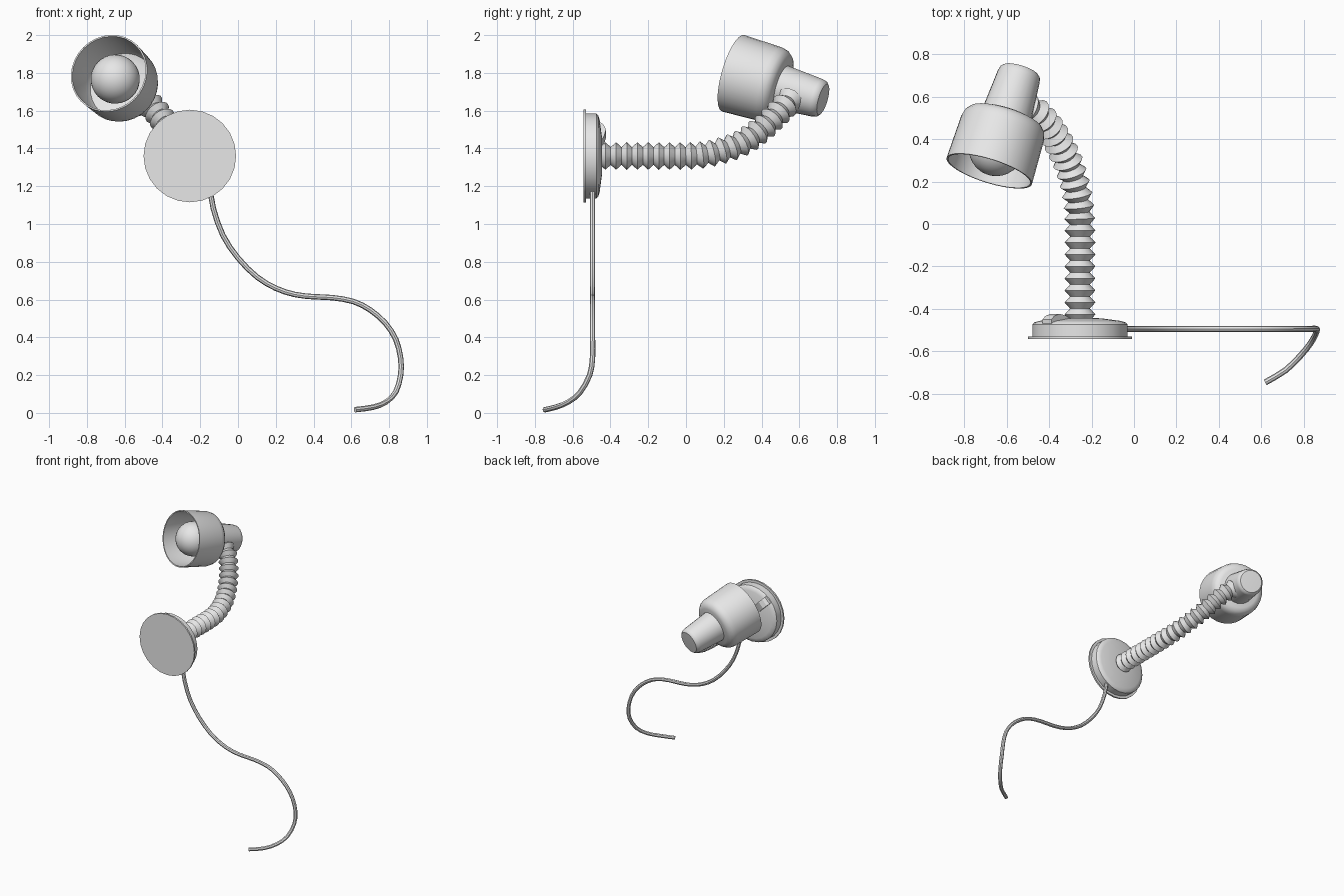
import bpy, bmesh, math
from mathutils import Vector

if "Cube" in bpy.data.objects:
    bpy.data.objects.remove(bpy.data.objects["Cube"])

grey = bpy.data.materials.new("plain grey")
grey.diffuse_color = (0.8, 0.8, 0.8, 1)
grey.use_nodes = True
grey.node_tree.nodes["Principled BSDF"].inputs["Base Color"].default_value = grey.diffuse_color


def finish(bm, name, angle=35):
    bmesh.ops.remove_doubles(bm, verts=bm.verts, dist=1e-5)
    bmesh.ops.recalc_face_normals(bm, faces=bm.faces)
    mesh = bpy.data.meshes.new(name)
    bm.to_mesh(mesh)
    bm.free()
    mesh.materials.append(grey)
    ob = bpy.data.objects.new(name, mesh)
    bpy.context.collection.objects.link(ob)
    bpy.ops.object.select_all(action='DESELECT')
    ob.select_set(True)
    bpy.context.view_layer.objects.active = ob
    bpy.ops.object.shade_smooth_by_angle(angle=math.radians(angle))
    return ob


def tube(name, centres, radii, sides, axis=None):
    """Skin rings along a path; a fixed axis makes it a lathe."""
    bm = bmesh.new()
    rings, side = [], None
    for i, c in enumerate(centres):
        t = axis or (centres[min(i + 1, len(centres) - 1)] - centres[max(i - 1, 0)]).normalized()
        if side is None:
            side = t.orthogonal()
        side = (side - t * side.dot(t)).normalized()
        up = t.cross(side)
        rings.append([bm.verts.new(c + radii[i] * (side * math.cos(a) + up * math.sin(a)))
                      for a in (2 * math.pi * k / sides for k in range(sides))])
    for a, b in zip(rings, rings[1:]):
        for k in range(sides):
            n = (k + 1) % sides
            bm.faces.new((a[k], a[n], b[n], b[k]))
    for ring, r in ((rings[0], radii[0]), (rings[-1], radii[-1])):
        if r > 0.001:
            bm.faces.new(ring)
    bmesh.ops.dissolve_degenerate(bm, dist=1e-6, edges=bm.edges)
    return finish(bm, name)


def lathe(name, origin, axis, profile, sides=32):
    return tube(name, [origin + axis * t for r, t in profile],
                [max(r, 0) for r, t in profile], sides, axis)


def spline(points, steps):
    """Catmull-Rom curve through the points."""
    p = [Vector(q) for q in points]
    p = [2 * p[0] - p[1]] + p + [2 * p[-1] - p[-2]]
    out = []
    for a, b, c, d in zip(p, p[1:], p[2:], p[3:]):
        for k in range(steps):
            t = k / steps
            out.append(0.5 * (2 * b + (c - a) * t + (2 * a - 5 * b + 4 * c - d) * t ** 2
                              + (3 * b - a - 3 * c + d) * t ** 3))
    return out + [p[-2]]


def resample(pts, step):
    out, need = [pts[0]], step
    for a, b in zip(pts, pts[1:]):
        length = (b - a).length
        while need <= length:
            out.append(a.lerp(b, need / length))
            need += step
        need -= length
    return out


# Round wall base with a wider front flange and a low dome behind
base = Vector((-0.255, 0, 1.36))
lathe("wall_base", base, Vector((0, 1, 0)),
      [(0.245, -0.543), (0.245, -0.53), (0.225, -0.53), (0.225, -0.475),
       (0.215, -0.464), (0.19, -0.457), (0.10, -0.445), (0, -0.442)], 24)

# Rocker switch set radially on the base
bm = bmesh.new()
out_dir, wide = Vector((-0.7071, 0, 0.7071)), Vector((0.7071, 0, 0.7071))
mid = Vector((-0.365, 0, 1.47))
outline = [(-0.065, -0.47), (-0.065, -0.446), (-0.03, -0.432), (0.01, -0.424),
           (0.045, -0.434), (0.065, -0.45), (0.065, -0.47)]
loops = [[bm.verts.new(mid + out_dir * u + wide * w + Vector((0, y, 0))) for u, y in outline]
         for w in (-0.03, 0.03)]
bm.faces.new(loops[0])
bm.faces.new(loops[1])
for k in range(len(outline)):
    n = (k + 1) % len(outline)
    bm.faces.new((loops[0][k], loops[0][n], loops[1][n], loops[1][k]))
finish(bm, "rocker_switch", 20)

# Ribbed flexible neck
neck = resample(spline([(-0.255, -0.455, 1.36), (-0.255, -0.2, 1.36), (-0.255, 0, 1.36),
                        (-0.262, 0.1, 1.368), (-0.282, 0.2, 1.392), (-0.315, 0.3, 1.432),
                        (-0.365, 0.4, 1.502), (-0.42, 0.48, 1.58), (-0.475, 0.535, 1.64),
                        (-0.55, 0.57, 1.69)], 12), 0.0283)
tube("flexible_neck", neck, [0.073 if i % 2 else 0.047 for i in range(len(neck))], 16)

# Lamp head: shade, socket and bulb share one tilted axis
rim = Vector((-0.683, 0.25, 1.798))
axis = Vector((0.287, 0.919, -0.268)).normalized()
lathe("lamp_shade", rim, axis,
      [(0, 0.27), (0.145, 0.27), (0.18, 0.255), (0.195, 0.22), (0.203, 0), (0.211, 0),
       (0.204, 0.22), (0.196, 0.25), (0.178, 0.272), (0.15, 0.282), (0, 0.285)])
lathe("socket", rim, axis,
      [(0, 0.275), (0.12, 0.275), (0.103, 0.485), (0.098, 0.505), (0.085, 0.517), (0, 0.52)], 24)

bulb = [(0.13 * math.sin(a), 0.115 - 0.13 * math.cos(a))
        for a in (math.pi * k / 16 for k in range(13))]
lathe("bulb", rim, axis, bulb + [(0.065, 0.24), (0.06, 0.272), (0, 0.272)])

# Hanging power cord that curls forward at its end
drop = [(-0.15, 1.2), (-0.13, 1.08), (-0.08, 0.94), (0, 0.82), (0.1, 0.72), (0.2, 0.66),
        (0.3, 0.627), (0.4, 0.615), (0.5, 0.61), (0.61, 0.59), (0.7, 0.545), (0.78, 0.475),
        (0.835, 0.39)]
curl = [(0.861, -0.495, 0.29), (0.861, -0.51, 0.2), (0.835, -0.56, 0.11),
        (0.785, -0.622, 0.058), (0.715, -0.69, 0.03), (0.62, -0.747, 0.017)]
cord = spline([(x, -0.495, z) for x, z in drop] + curl, 2)
tube("power_cord", cord, [0.0145] * len(cord), 8)
